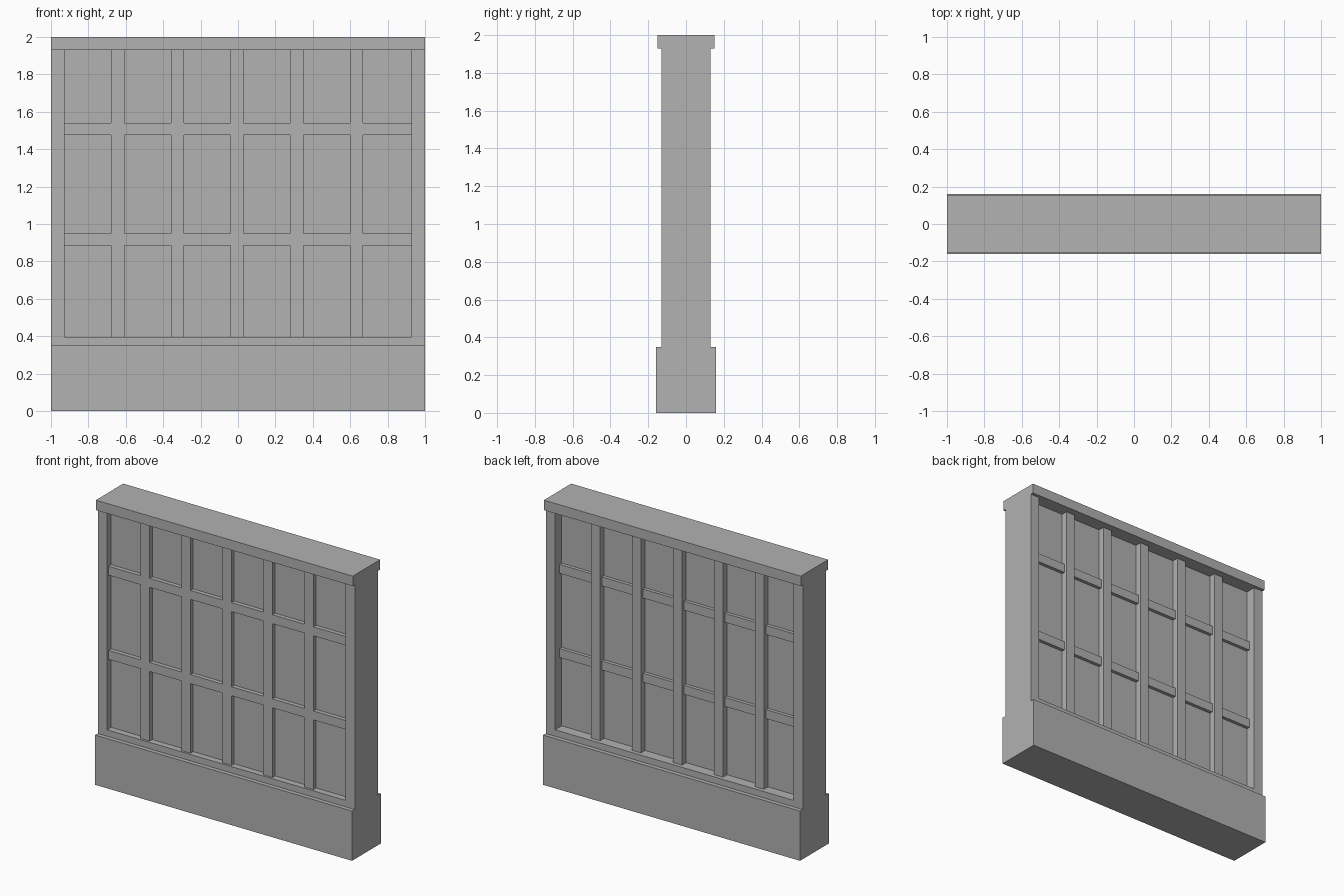
import bpy, bmesh
from mathutils import Vector

cube = bpy.data.objects.get("Cube")
if cube:
    bpy.data.objects.remove(cube, do_unlink=True)

GREY = (0.445, 0.445, 0.445, 1)
mat = bpy.data.materials.new("plain grey")
mat.use_nodes = True
mat.diffuse_color = GREY
mat.node_tree.nodes["Principled BSDF"].inputs["Base Color"].default_value = GREY

# Main levels
BASE_TOP, SILL_TOP, CAP_BOTTOM, TOP = 0.35, 0.395, 1.93, 2.0
BASE_Y, BODY_Y, CAP_Y = 0.16, 0.13, 0.152
OPENING_X = 0.928
PANEL = {-1: 0.085, 1: 0.057}          # panel distance from centre, front and back


def finish(name, bm):
    bmesh.ops.recalc_face_normals(bm, faces=bm.faces[:])
    mesh = bpy.data.meshes.new(name)
    bm.to_mesh(mesh)
    bm.free()
    mesh.materials.append(mat)
    obj = bpy.data.objects.new(name, mesh)
    bpy.context.scene.collection.objects.link(obj)


def add_box(bm, x0, x1, y0, y1, z0, z1):
    lo, hi = Vector((x0, y0, z0)), Vector((x1, y1, z1))
    verts = bmesh.ops.create_cube(bm, size=1)["verts"]
    for v in verts:
        v.co = (lo + hi) / 2 + v.co * (hi - lo)


# Wall: side profile with plinth and cap, swept along x
half = [(BASE_Y, 0), (BASE_Y, BASE_TOP), (BODY_Y, BASE_TOP),
        (BODY_Y, CAP_BOTTOM), (CAP_Y, CAP_BOTTOM), (CAP_Y, TOP)]
profile = half + [(-y, z) for y, z in reversed(half)]
bm = bmesh.new()
end = bm.faces.new([bm.verts.new((-1, y, z)) for y, z in profile])
swept = bmesh.ops.extrude_face_region(bm, geom=[end], use_keep_orig=True)["geom"]
bmesh.ops.translate(bm, vec=(2, 0, 0),
                    verts=[g for g in swept if isinstance(g, bmesh.types.BMVert)])
bmesh.ops.recalc_face_normals(bm, faces=bm.faces[:])

# Recess the panel opening on both sides, leaving stiles and a sill
for point, normal in [((-OPENING_X, 0, 0), (1, 0, 0)), ((OPENING_X, 0, 0), (1, 0, 0)),
                      ((0, 0, SILL_TOP), (0, 0, 1))]:
    bmesh.ops.bisect_plane(bm, geom=bm.verts[:] + bm.edges[:] + bm.faces[:],
                           plane_co=point, plane_no=normal)
openings = [f for f in bm.faces
            if abs(f.normal.y) > 0.9 and abs(f.calc_center_median().x) < 0.1
            and SILL_TOP < f.calc_center_median().z < CAP_BOTTOM]
for f in bmesh.ops.extrude_discrete_faces(bm, faces=openings)["faces"]:
    for v in f.verts:
        v.co.y = PANEL[1 if v.co.y > 0 else -1] * (1 if v.co.y > 0 else -1)
bmesh.ops.dissolve_limit(bm, angle_limit=0.01, verts=bm.verts[:], edges=bm.edges[:])
finish("wall_frame", bm)

# Grid of mullions and short rails on each panel
BAR = 0.07
centres = [-0.643 + 0.319 * i for i in range(5)]
lefts = [-OPENING_X] + [c + BAR / 2 for c in centres]
rights = [c - BAR / 2 for c in centres] + [OPENING_X]
for side, label, mullion_depth, rail_depth in [(-1, "front", 0.03, 0.03),
                                               (1, "back", 0.045, 0.024)]:
    panel = PANEL[side]
    ys = lambda depth: sorted((side * (panel - 0.01), side * (panel + depth)))
    bm = bmesh.new()
    for c in centres:
        add_box(bm, c - BAR / 2, c + BAR / 2, *ys(mullion_depth), SILL_TOP, CAP_BOTTOM)
    finish(label + "_mullions", bm)
    bm = bmesh.new()
    for z in (0.885, 1.477):
        for x0, x1 in zip(lefts, rights):
            add_box(bm, x0, x1, *ys(rail_depth), z, z + 0.063)
    finish(label + "_rails", bm)
